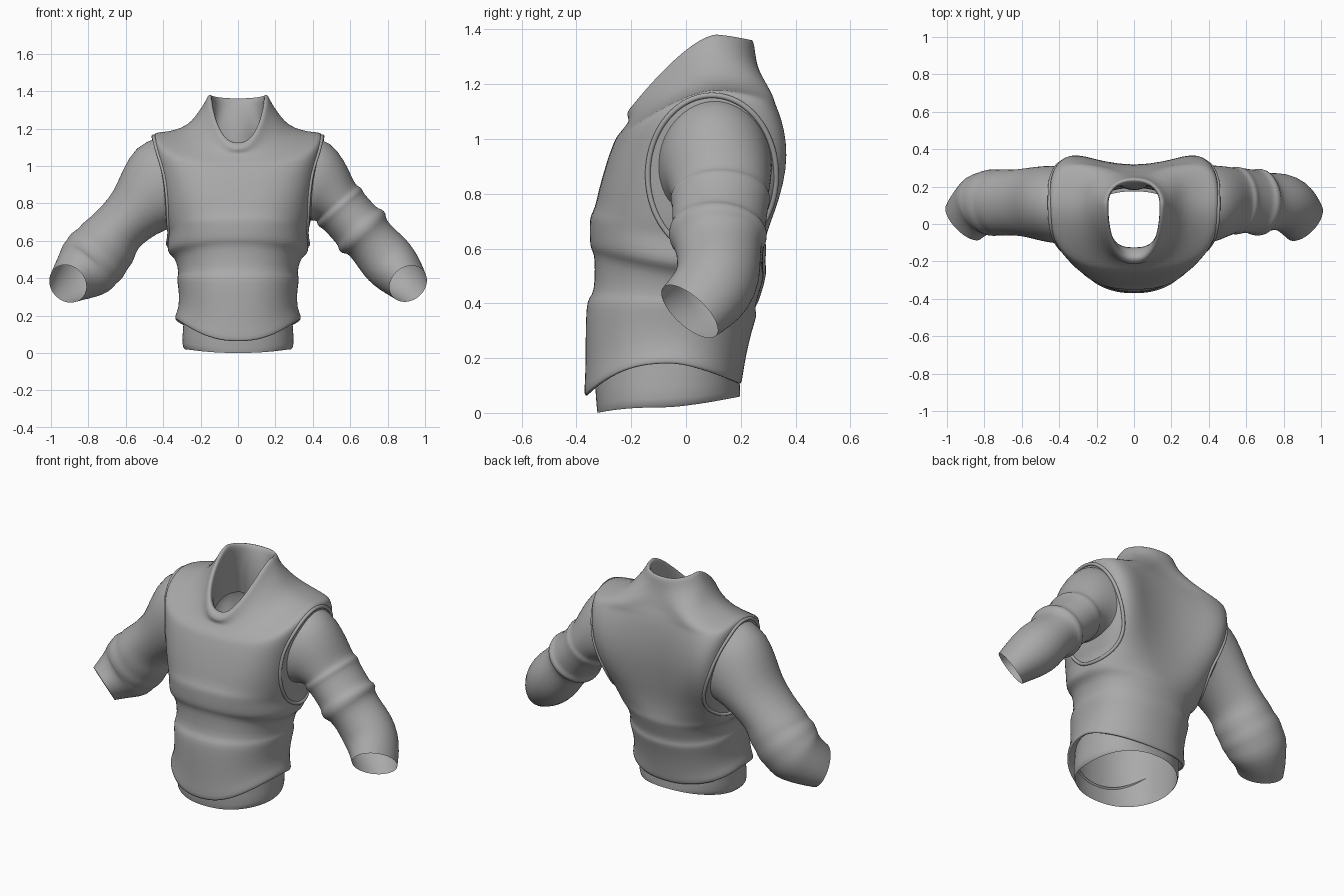
import bpy, bmesh, math
from mathutils import Vector
from mathutils.bvhtree import BVHTree

SEG = 56
cloth = bpy.data.materials.new("grey cloth")
cloth.diffuse_color = (0.40, 0.40, 0.40, 1)


def loft(name, rings, closed=False):
    """Skin a list of point rings with quads and smooth them."""
    bm = bmesh.new()
    rows = [[bm.verts.new(p) for p in ring] for ring in rings]
    pairs = list(zip(rows, rows[1:]))
    if closed:
        pairs.append((rows[-1], rows[0]))
    for a, b in pairs:
        n = len(a)
        for i in range(n):
            j = (i + 1) % n
            bm.faces.new((a[i], a[j], b[j], b[i]))
    bmesh.ops.recalc_face_normals(bm, faces=bm.faces)
    tree = BVHTree.FromBMesh(bm)
    mesh = bpy.data.meshes.new(name)
    bm.to_mesh(mesh)
    bm.free()
    mesh.materials.append(cloth)
    mesh.shade_smooth()
    obj = bpy.data.objects.new(name, mesh)
    bpy.context.collection.objects.link(obj)
    sub = obj.modifiers.new("smooth", 'SUBSURF')
    sub.levels = sub.render_levels = 1
    return tree


def body_ring(zs, zf, zb, rx, yf, yb):
    """Torso section: heights at side, front, back; half width; front and back y."""
    blade = max(0, 1 - ((zs - 0.95) / 0.4) ** 2)
    yc = -0.08 + 0.18 * min(1, zs)
    dip = 0.10 * blade
    power = 2.6 if zs < 0.35 else 1.4
    pts = []
    for i in range(SEG):
        a = 2 * math.pi * i / SEG
        c, s = math.cos(a), math.sin(a)
        n = 2.2 + 2.4 * blade if s > 0 else 2.25 + 0.65 * blade
        cx = math.copysign(abs(c) ** (2 / n), c)
        sy = abs(s) ** (2 / n)
        if s > 0:
            y = yc + (yb + dip - yc) * sy - dip * (1 - cx * cx) ** 2
            z = zs + (zb - zs) * sy ** 1.4
        else:
            y = yc + (yf - yc) * sy
            z = zs + (zf - zs) * sy ** power
        pts.append((rx * cx, y, z))
    return pts


# Vest: turned hem, waist folds, chest
torso = [
    (.21, .11, .15, .295, -.325, .175),
    (.185, .07, .11, .315, -.35, .19),
    (.175, .055, .10, .337, -.37, .20),
    (.20, .085, .13, .337, -.372, .207),
    (.24, .15, .17, .317, -.367, .212),
    (.32, .27, .26, .315, -.367, .23),
    (.38, .39, .33, .325, -.365, .25),
    (.41, .42, .36, .325, -.355, .26),
    (.42, .44, .38, .318, -.335, .25),
    (.47, .53, .43, .325, -.333, .265),
    (.51, .58, .48, .34, -.335, .28),
    (.53, .60, .50, .37, -.348, .285),
    (.56, .63, .53, .38, -.352, .28),
    (.62, .69, .60, .37, -.352, .28),
    (.65, .72, .65, .375, -.35, .285),
    (.68, .745, .69, .385, -.333, .29),
    (.78, .81, .78, .40, -.32, .30),
    (.90, .88, .89, .418, -.30, .31),
    (1.02, .93, .99, .435, -.285, .31),
    (1.12, .97, 1.07, .452, -.27, .305),
]
# Shoulders and standing collar, folded inside at the rim
collar = [
    (1.175, .99, 1.11, .452, -.262, .30),
    (1.185, 1.005, 1.13, .435, -.255, .295),
    (1.185, 1.025, 1.15, .38, -.24, .29),
    (1.205, 1.04, 1.18, .30, -.226, .28),
    (1.24, 1.055, 1.205, .25, -.216, .275),
    (1.29, 1.065, 1.24, .212, -.208, .268),
    (1.34, 1.08, 1.29, .178, -.213, .255),
    (1.375, 1.09, 1.34, .163, -.217, .25),
    (1.385, 1.11, 1.365, .15, -.207, .243),
    (1.375, 1.125, 1.36, .137, -.19, .225),
    (1.32, 1.125, 1.31, .136, -.17, .205),
    (1.25, 1.10, 1.22, .14, -.14, .18),
    (1.17, 1.07, 1.12, .145, -.125, .175),
    (1.08, 1.00, 1.04, .15, -.125, .175),
]
vest_tree = loft("vest", [body_ring(*r) for r in torso + collar])

# Undershirt showing below the hem and lining the vest up to the neck
under = [
    (.02, .0, .06, .285, -.323, .198),
    (.035, .01, .07, .302, -.326, .198),
    (.15, .14, .15, .292, -.335, .195),
    (.30, .30, .30, .285, -.335, .19),
    (.48, .48, .48, .30, -.31, .22),
    (.65, .65, .65, .335, -.30, .24),
    (.85, .82, .85, .35, -.27, .25),
    (1.0, .90, .98, .34, -.24, .25),
    (1.08, .95, 1.04, .25, -.20, .23),
    (1.09, .99, 1.05, .15, -.13, .18),
]
loft("undershirt", [body_ring(*r) for r in under])


def sleeve(name, side, path):
    """Tube along a path of (x, y, z, half depth, half width along y)."""
    cen = [Vector(p[:3]) for p in path]
    rings = []
    for k, p in enumerate(path):
        d = (cen[min(k + 1, len(cen) - 1)] - cen[max(k - 1, 0)]).normalized()
        v = (Vector((0, 1, 0)) - d * d.y).normalized()
        u = v.cross(d)
        ring = []
        for i in range(32):
            a = 2 * math.pi * i / 32
            q = cen[k] + u * (p[3] * math.cos(a)) + v * (p[4] * math.sin(a))
            ring.append((side * q.x, q.y, q.z))
        rings.append(ring)
    loft(name, rings)


# Left sleeve with a raised band above the elbow
sleeve("banded_sleeve", 1, [
    (.36, .105, .905, .25, .21),
    (.40, .11, .897, .252, .208),
    (.455, .12, .868, .20, .195),
    (.51, .125, .82, .150, .182),
    (.53, .125, .797, .142, .175),
    (.538, .125, .788, .153, .182),
    (.552, .125, .772, .153, .182),
    (.562, .125, .761, .144, .176),
    (.61, .122, .708, .144, .172),
    (.645, .118, .67, .145, .17),
    (.651, .117, .663, .160, .18),
    (.677, .116, .636, .160, .18),
    (.684, .116, .628, .136, .162),
    (.73, .12, .575, .138, .152),
    (.785, .12, .512, .150, .155),
    (.835, .10, .455, .145, .152),
    (.875, .06, .412, .128, .145),
    (.91, .013, .37, .108, .137),
])

# Right sleeve, loose and bunched at the elbow
sleeve("loose_sleeve", -1, [
    (.36, .10, .90, .262, .21),
    (.41, .105, .885, .262, .208),
    (.475, .11, .83, .207, .203),
    (.55, .115, .75, .160, .188),
    (.62, .115, .685, .148, .178),
    (.665, .115, .635, .152, .175),
    (.70, .115, .585, .174, .18),
    (.725, .115, .553, .168, .174),
    (.755, .115, .52, .187, .182),
    (.785, .11, .485, .174, .172),
    (.81, .105, .455, .180, .172),
    (.845, .08, .425, .154, .155),
    (.88, .05, .397, .130, .145),
    (.91, .013, .37, .108, .137),
])

# Fine rolled armhole edges, laid on the sides of the vest
for side, name in ((1, "armhole_edge_left"), (-1, "armhole_edge_right")):
    rings = []
    for i in range(48):
        a = 2 * math.pi * i / 48
        y, z = 0.095 + 0.235 * math.cos(a), 0.868 + 0.292 * math.sin(a)
        hit = vest_tree.ray_cast(Vector((side, y, z)), Vector((-side, 0, 0)))[0]
        x = hit.x if hit else side * 0.4
        ring = []
        for k in range(8):
            t = 2 * math.pi * k / 8
            r = 0.011 * math.cos(t)
            ring.append((x + 0.011 * math.sin(t), y + r * math.cos(a), z + r * math.sin(a)))
        rings.append(ring)
    loft(name, rings, closed=True)
